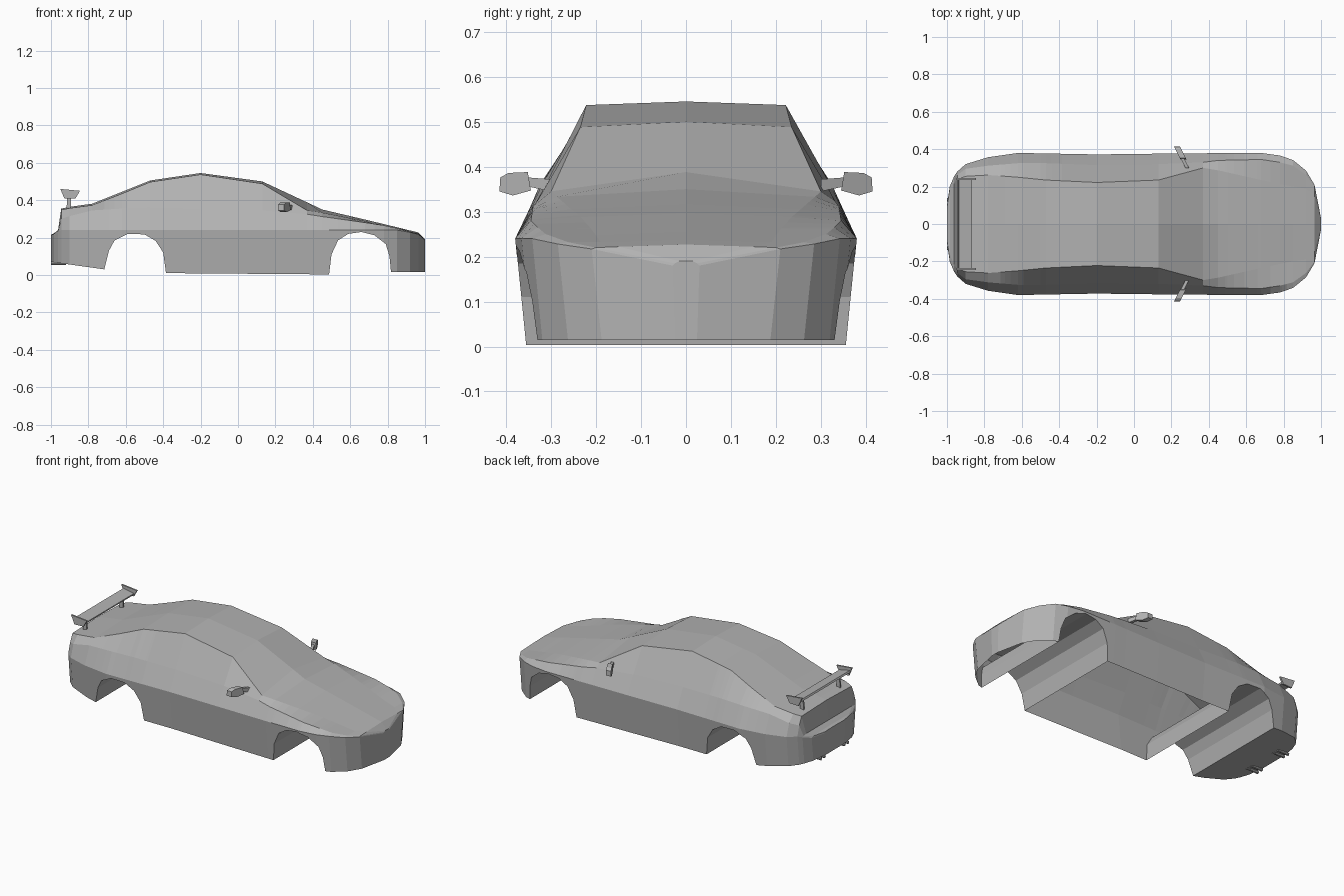
import bpy, bmesh, math

if "Cube" in bpy.data.objects:
    bpy.data.objects.remove(bpy.data.objects["Cube"])

paint = bpy.data.materials.new("plain grey")
paint.diffuse_color = (0.45, 0.45, 0.45, 1)
paint.use_nodes = True
paint.node_tree.nodes["Principled BSDF"].inputs["Base Color"].default_value = paint.diffuse_color


def finish(bm, name):
    bmesh.ops.remove_doubles(bm, verts=bm.verts, dist=0.0005)
    bmesh.ops.recalc_face_normals(bm, faces=bm.faces)
    me = bpy.data.meshes.new(name)
    bm.to_mesh(me)
    bm.free()
    me.materials.append(paint)
    ob = bpy.data.objects.new(name, me)
    bpy.context.collection.objects.link(ob)
    return ob


def lerp_row(table, x):
    """Interpolate a table of rows sorted by their first value."""
    for a, b in zip(table, table[1:]):
        if a[0] <= x <= b[0]:
            t = (x - a[0]) / (b[0] - a[0])
            return [p + (q - p) * t for p, q in zip(a, b)]
    return list(table[-1])


def prism(name, outline, place, lo, hi):
    """Extrude a 2D outline from lo to hi; place maps (u, v, depth) to 3D."""
    bm = bmesh.new()
    a = [bm.verts.new(place(u, v, lo)) for u, v in outline]
    b = [bm.verts.new(place(u, v, hi)) for u, v in outline]
    bm.faces.new(a)
    bm.faces.new(b[::-1])
    for i in range(len(a)):
        j = (i + 1) % len(a)
        bm.faces.new((a[i], b[i], b[j], a[j]))
    return finish(bm, name)


# Body sections: x, waist y, belt y, belt z, roof edge y, roof edge z, centre z
sections = [
    (-1.0, .10, .09, .212, .07, .214, .215),
    (-.985, .20, .19, .218, .16, .22, .222),
    (-.962, .255, .245, .235, .22, .24, .24),
    (-.945, .28, .262, .30, .24, .348, .355),
    (-.90, .32, .295, .315, .255, .357, .364),
    (-.78, .357, .312, .345, .262, .373, .381),
    (-.62, .38, .325, .355, .25, .435, .445),
    (-.47, .377, .325, .36, .235, .497, .505),
    (-.20, .372, .315, .355, .222, .537, .545),
    (.13, .376, .32, .345, .235, .488, .50),
    (.37, .378, .33, .325, .30, .345, .388),
    (.45, .379, .34, .312, .287, .333, .35),
    (.68, .38, .345, .28, .235, .288, .296),
    (.78, .366, .33, .265, .213, .264, .272),
    (.85, .342, .312, .25, .20, .247, .255),
    (.92, .285, .262, .232, .19, .232, .238),
    (.965, .21, .20, .22, .15, .222, .227),
    (1.0, .03, .025, .185, .015, .19, .19),
]
# Lower edge with both wheel arches: x, z
lower_edge = [
    (-1.0, .07), (-.715, .03), (-.69, .13), (-.66, .185), (-.59, .22),
    (-.50, .217), (-.44, .182), (-.40, .12), (-.385, .01), (.487, .003),
    (.50, .11), (.535, .185), (.59, .22), (.66, .23), (.73, .212),
    (.79, .165), (.81, .10), (.818, .015), (1.0, .015),
]

# Body shell: lofted sections, open below except for the wheel tunnels and tail
stations = sorted({r[0] for r in sections} | {p[0] for p in lower_edge})
bm = bmesh.new()
rings = []
for x in stations:
    _, yw, yb, zb, yr, zr, zc = lerp_row(sections, x)
    z0 = lerp_row(lower_edge, x)[1]
    zw = min(.24, zc - .01)
    y0 = yw - min(.024, yw * .2) * (1 - z0 / zw)
    half = [(y0, z0), (yw, zw), (yb, max(zb, zw + .002)), (yr, zr)]
    ring = half + [(0, zc)] + [(-y, z) for y, z in reversed(half)]
    rings.append([bm.verts.new((x, y, z)) for y, z in ring])
for a, b, xa, xb in zip(rings, rings[1:], stations, stations[1:]):
    for i in range(8):
        bm.faces.new((a[i], a[i + 1], b[i + 1], b[i]))
    mid = (xa + xb) / 2
    if mid < -.385 or .487 < mid < .818:
        bm.faces.new((a[8], a[0], b[0], b[8]))
bm.faces.new(rings[0])
bm.faces.new(rings[-1])
finish(bm, "body_shell")

# Rear wing blade
side_view = lambda u, v, d: (u, d, v)
prism("wing_blade", [(-.94, .432), (-.935, .442), (-.865, .428), (-.868, .418)],
      side_view, -.24, .24)

for side, s in (("left", 1), ("right", -1)):
    # Wing end plates and posts
    prism(side + "_wing_end_plate",
          [(-.95, .46), (-.845, .45), (-.868, .41), (-.928, .408)],
          side_view, s * .236, s * .246)
    prism(side + "_wing_post",
          [(-.917, .35), (-.892, .35), (-.892, .428), (-.912, .432)],
          side_view, s * .17, s * .18)
    # Door mirrors, swept back towards the tip
    swept = lambda u, v, d: (.222 + (.415 - u) * .5 + d, s * u, v)
    prism(side + "_mirror",
          [(.345, .347), (.352, .388), (.395, .386), (.413, .376), (.415, .345), (.385, .336)],
          swept, -.008, .024)
    prism(side + "_mirror_stem",
          [(.30, .345), (.30, .372), (.352, .376), (.352, .356)],
          swept, -.004, .014)
    # Twin exhaust pipes
    for n, y in enumerate((.095, .13)):
        circle = [(s * y + .009 * math.cos(k * math.pi / 4),
                   .062 + .009 * math.sin(k * math.pi / 4)) for k in range(8)]
        prism(f"{side}_exhaust_pipe_{n + 1}", circle,
              lambda u, v, d: (d, u, v), -1.0, -.92)
